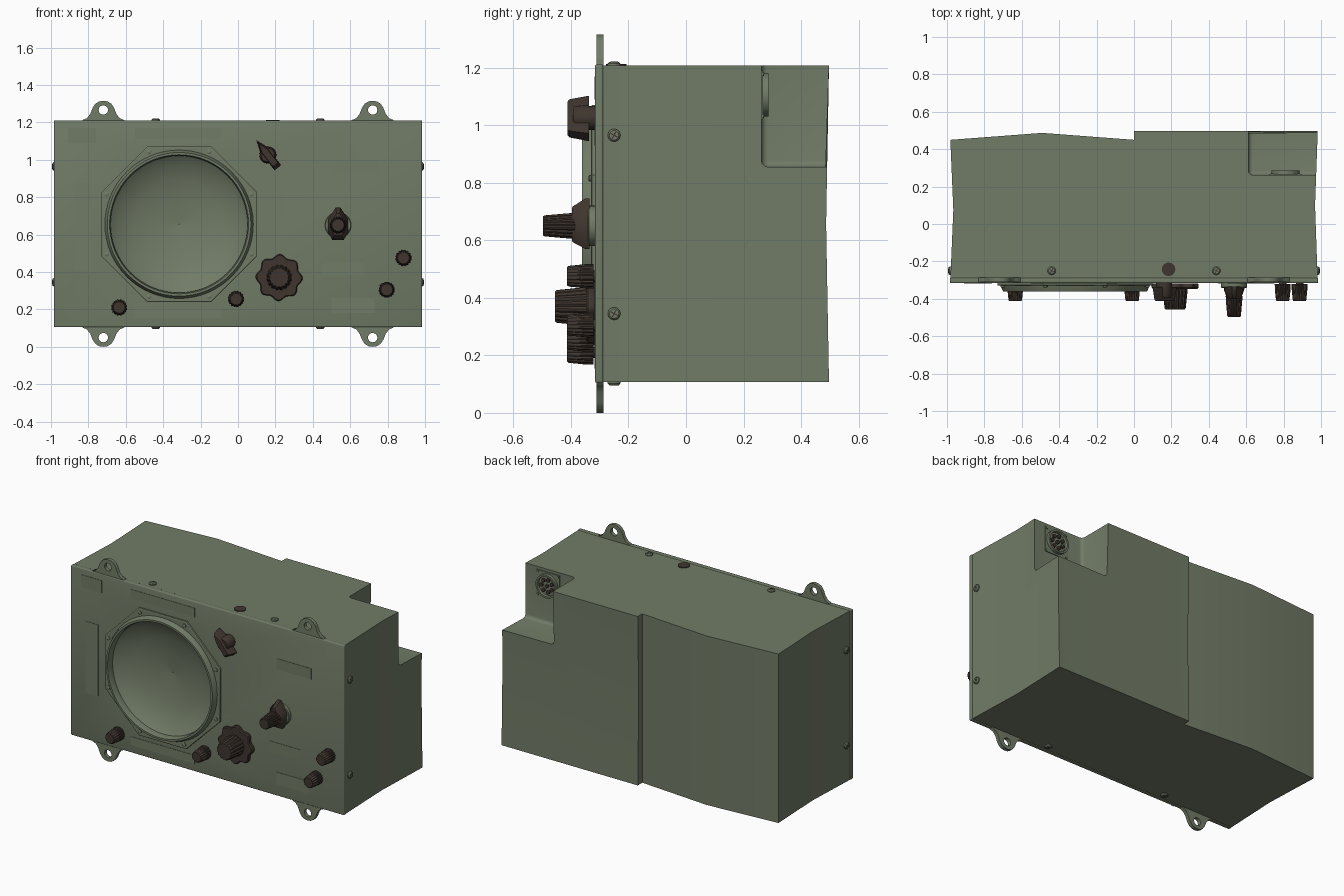
import bpy, bmesh, math
from mathutils import Matrix

if "Cube" in bpy.data.objects:
    bpy.data.objects.remove(bpy.data.objects["Cube"])


def material(name, rgb):
    m = bpy.data.materials.new(name)
    m.diffuse_color = (*rgb, 1)
    m.use_nodes = True
    m.node_tree.nodes["Principled BSDF"].inputs["Base Color"].default_value = m.diffuse_color
    return m


GREEN = material("olive_green_paint", (0.165, 0.2, 0.135))
BROWN = material("dark_brown_plastic", (0.05, 0.036, 0.028))


def finish(name, bm, mat, loc=(0, 0, 0), rot=None, angle=35):
    me = bpy.data.meshes.new(name)
    bm.to_mesh(me)
    bm.free()
    ob = bpy.data.objects.new(name, me)
    bpy.context.collection.objects.link(ob)
    me.materials.append(mat)
    ob.matrix_world = Matrix.Translation(loc) @ (rot or Matrix.Identity(4))
    shade(ob, angle)
    return ob


def shade(ob, angle=35):
    bpy.ops.object.select_all(action='DESELECT')
    ob.select_set(True)
    bpy.context.view_layer.objects.active = ob
    bpy.ops.object.shade_smooth_by_angle(angle=math.radians(angle))


def loft(name, outline, sections, mat, loc=(0, 0, 0), rot=None, caps=True):
    """Stack scaled copies of an x-z outline along y (sections = (y, scale))."""
    bm = bmesh.new()
    rings = [[bm.verts.new((x * s, y, z * s)) for x, z in outline] for y, s in sections]
    n = len(outline)
    for a, b in zip(rings, rings[1:]):
        for i in range(n):
            j = (i + 1) % n
            bm.faces.new((a[i], a[j], b[j], b[i]))
    if caps:
        bm.faces.new(rings[-1])
        bm.faces.new(rings[0][::-1])
    return finish(name, bm, mat, loc, rot)


def ring(r, n=32, phase=0.0, wave=None):
    pts = []
    for i in range(n):
        a = 2 * math.pi * i / n + phase
        k = r * (wave(a, i) if wave else 1)
        pts.append((k * math.cos(a), k * math.sin(a)))
    return pts


def fluted(r):
    return ring(r, 48, wave=lambda a, i: 0.91 if i % 3 == 0 else 1)


def box(name, x, y, z, mat, bevel=0.0, bend=None):
    bm = bmesh.new()
    bmesh.ops.create_cube(bm, size=1)
    if bend:
        bmesh.ops.subdivide_edges(bm, edges=bm.edges[:], cuts=1, use_grid_fill=True)
    for v in bm.verts:
        u = v.co.copy()
        v.co = [c[0] + (t + 0.5) * (c[1] - c[0]) for c, t in zip((x, y, z), u)]
        if bend:
            bend(v.co, u)
    if bevel:
        bmesh.ops.bevel(bm, geom=bm.edges[:], offset=bevel, segments=3, affect='EDGES', profile=0.5)
    return finish(name, bm, mat)


def cut(ob, cutter):
    m = ob.modifiers.new("cut", 'BOOLEAN')
    m.operation, m.object, m.solver = 'DIFFERENCE', cutter, 'EXACT'
    bpy.context.view_layer.objects.active = ob
    bpy.ops.object.modifier_apply(modifier=m.name)
    shade(ob)


SX, SZ = -0.315, 0.655      # centre of the round scope


# Sheet-metal case: two halves, slightly dented like thin metal
def bend_left(co, u):
    if u.y > 0.4 and abs(u.x) < 0.1:
        co.y += 0.037
    if u.x < -0.4 and abs(u.y) < 0.1:
        co.x += 0.016


def bend_right(co, u):
    if u.y > 0.4 and abs(u.z) < 0.1:
        co.y -= 0.01 if abs(u.x) > 0.1 else 0.018
    if u.x > 0.4 and abs(u.y) < 0.1:
        co.x -= 0.014


case_left = box("case_left", (-0.982, 0), (-0.3, 0.45), (0.107, 1.208), GREEN, bend=bend_left)
case_right = box("case_right", (0, 0.982), (-0.3, 0.497), (0.107, 1.208), GREEN, bend=bend_right)
panel = box("front_panel", (-0.985, 0.985), (-0.316, -0.288), (0.105, 1.211), GREEN, bevel=0.006)
octagon = loft("scope_octagon_plate", ring(0.449, 8, math.pi / 8), [(-0.312, 1), (-0.327, 1), (-0.33, 0.99)],
               GREEN, (SX, 0, SZ))

# Recesses: scope opening and rear connector notch
hole = loft("scope_cutter", ring(0.372, 64), [(-0.1, 1), (-0.45, 1)], GREEN, (SX, 0, SZ))
notch = box("notch_cutter", (0.612, 1.2), (0.262, 0.8), (0.855, 1.5), GREEN, bevel=0.022)
for ob in (case_left, case_right, panel, octagon):
    cut(ob, hole)
cut(case_right, notch)
for helper in (hole, notch):
    bpy.data.objects.remove(helper)

# Scope bezel and its concave dish
loft("scope_bezel", ring(1, 64), [(-0.326, 0.398), (-0.34, 0.394), (-0.362, 0.384), (-0.362, 0.372),
                                  (-0.345, 0.366), (-0.318, 0.366)], GREEN, (SX, 0, SZ), caps=False)
loft("scope_dish", ring(1, 64), [(-0.32, 0.368), (-0.29, 0.33), (-0.255, 0.24), (-0.232, 0.12), (-0.222, 0.001)],
     GREEN, (SX, 0, SZ), caps=False)
for x, z in ring(0.419, 8, math.pi / 8):
    loft("bezel_screw", ring(0.012, 12), [(-0.325, 1), (-0.336, 1), (-0.339, 0.6)], GREEN, (SX + x, 0, SZ + z))

# Blank label plates on the front
for x0, x1, z0, z1 in [(-0.55, -0.09, 1.11, 1.17), (-0.55, -0.09, 0.155, 0.21), (-0.875, -0.785, 0.41, 0.875),
                       (-0.91, -0.76, 1.09, 1.17), (0.5, 0.75, 0.93, 1.0), (0.45, 0.67, 0.38, 0.45),
                       (0.5, 0.73, 0.18, 0.26)]:
    box("label_plate", (x0, x1), (-0.3185, -0.314), (z0, z1), GREEN)

# Mounting ears with bolt holes
half = [(0.115, -0.01), (0.112, 0.002), (0.088, 0.012), (0.07, 0.035), (0.057, 0.068),
        (0.042, 0.09), (0.022, 0.102)]
outline = half + [(0, 0.105)] + [(-x, z) for x, z in reversed(half)]
for x in (-0.72, 0.72):
    for base, sign in ((1.21, 1), (0.105, -1)):
        cu = bpy.data.curves.new("mounting_ear", 'CURVE')
        cu.dimensions, cu.fill_mode, cu.extrude = '2D', 'BOTH', 0.012
        for pts in (outline, [(a, b + 0.056) for a, b in ring(0.025, 24)]):
            sp = cu.splines.new('POLY')
            sp.points.add(len(pts) - 1)
            for p, (a, b) in zip(sp.points, pts):
                p.co = (a, b * sign, 0, 1)
            sp.use_cyclic_u = True
        cu.materials.append(GREEN)
        ear = bpy.data.objects.new("mounting_ear", cu)
        bpy.context.collection.objects.link(ear)
        ear.location = (x, -0.299, base)
        ear.rotation_euler = (math.pi / 2, 0, 0)
        bpy.ops.object.select_all(action='DESELECT')
        ear.select_set(True)
        bpy.context.view_layer.objects.active = ear
        bpy.ops.object.convert(target='MESH')


# Cross-head case screws on the four sides
def case_screw(loc, rot):
    loft("case_screw", ring(0.022, 20), [(0.01, 1), (-0.004, 1), (-0.01, 0.75)], GREEN, loc, rot)
    for a in (0.5, 0.5 + math.pi / 2):
        loft("screw_slot", [(-0.014, -0.002), (0.014, -0.002), (0.014, 0.002), (-0.014, 0.002)],
             [(-0.009, 1), (-0.0108, 1)], BROWN, loc, rot @ Matrix.Rotation(a, 4, 'Y'))


for s in (-1, 1):
    for z in (0.345, 0.965):
        case_screw((s * 0.983, -0.25, z), Matrix.Rotation(s * math.pi / 2, 4, 'Z'))
    for x in (-0.44, 0.44):
        case_screw((x, -0.25, 1.21 if s > 0 else 0.106), Matrix.Rotation(-s * math.pi / 2, 4, 'X'))

# Dark plug on top
loft("top_plug", ring(0.036, 32), [(0.01, 1), (-0.005, 1)], BROWN, (0.185, -0.242, 1.208),
     Matrix.Rotation(-math.pi / 2, 4, 'X'))

# Rear connector in the notch, facing backwards
back = Matrix.Rotation(math.pi, 4, 'Z')
hub = (0.81, 0.262, 1.105)
loft("connector_plate", [(-0.085, -0.085), (0.085, -0.085), (0.085, 0.085), (-0.085, 0.085)],
     [(0.005, 1), (-0.005, 1)], GREEN, hub, back)
loft("connector_ring", ring(0.075, 40), [(0.003, 1), (-0.025, 1), (-0.025, 0.85), (-0.008, 0.83)], GREEN, hub, back)
for a, b in ring(0.04, 7) + [(0, 0)]:
    loft("connector_pin", ring(0.012, 12), [(-0.006, 1), (-0.02, 1), (-0.022, 0.7)], BROWN,
         (hub[0] + a, hub[1], hub[2] + b), back)
for a, b in ring(0.103, 4, math.pi / 4):
    loft("connector_screw", ring(0.008, 10), [(0, 1), (-0.009, 1)], GREEN, (hub[0] + a, hub[1], hub[2] + b), back)

# Small fluted knobs
for x, z in [(-0.635, 0.21), (-0.01, 0.255), (0.795, 0.305), (0.885, 0.475)]:
    loft("small_knob", fluted(0.043), [(-0.322, 1), (-0.352, 0.98), (-0.408, 0.84), (-0.413, 0.74)], BROWN, (x, 0, z))
    loft("small_knob_shaft", ring(0.02, 16), [(-0.31, 1), (-0.33, 1)], BROWN, (x, 0, z))

# Large scalloped tuning knob
loft("tuning_knob_flange", ring(0.117, 96, wave=lambda a, i: 1 + 0.075 * math.cos(8 * a + 0.3)),
     [(-0.318, 0.97), (-0.324, 1), (-0.34, 1), (-0.347, 0.95)], BROWN, (0.22, 0, 0.37))
loft("tuning_knob_grip", fluted(0.068), [(-0.34, 1), (-0.36, 0.98), (-0.45, 0.84), (-0.456, 0.76)],
     BROWN, (0.22, 0, 0.37))

# Tilted pointer switch
tilt = Matrix.Rotation(math.radians(-38), 4, 'Y')
loft("pointer_switch_base", ring(0.042, 32), [(-0.31, 1), (-0.345, 1)], BROWN, (0.16, 0, 1.025))
loft("pointer_switch_body", ring(0.045, 32), [(-0.338, 1), (-0.385, 0.92), (-0.393, 0.8)], BROWN, (0.16, 0, 1.025))
loft("pointer_switch_blade", [(0, 0.098), (-0.022, 0.04), (-0.022, -0.075), (0.022, -0.085), (0.022, 0.04)][::-1]
     and [(0.022, 0.04), (0, 0.098), (-0.022, 0.04), (-0.022, -0.085), (0.022, -0.085)],
     [(-0.338, 1), (-0.405, 0.84), (-0.411, 0.75)], BROWN, (0.16, 0, 1.025), tilt)

# Dual selector: dial, pointer skirt and stalk knob
pos = (0.535, 0, 0.65)
loft("selector_dial", ring(0.07, 40), [(-0.312, 1), (-0.338, 1), (-0.341, 0.95)], GREEN, pos)
loft("selector_pointer", [(0.052, 0.035), (0.012, 0.095), (-0.012, 0.095), (-0.052, 0.035), (-0.055, -0.035),
                          (-0.03, -0.08), (0.03, -0.08), (0.055, -0.035)],
     [(-0.335, 1), (-0.35, 1), (-0.392, 0.72), (-0.397, 0.66)], BROWN, pos)
loft("selector_stalk", fluted(0.045), [(-0.385, 1), (-0.41, 0.98), (-0.49, 0.82), (-0.497, 0.74)], BROWN, pos)
